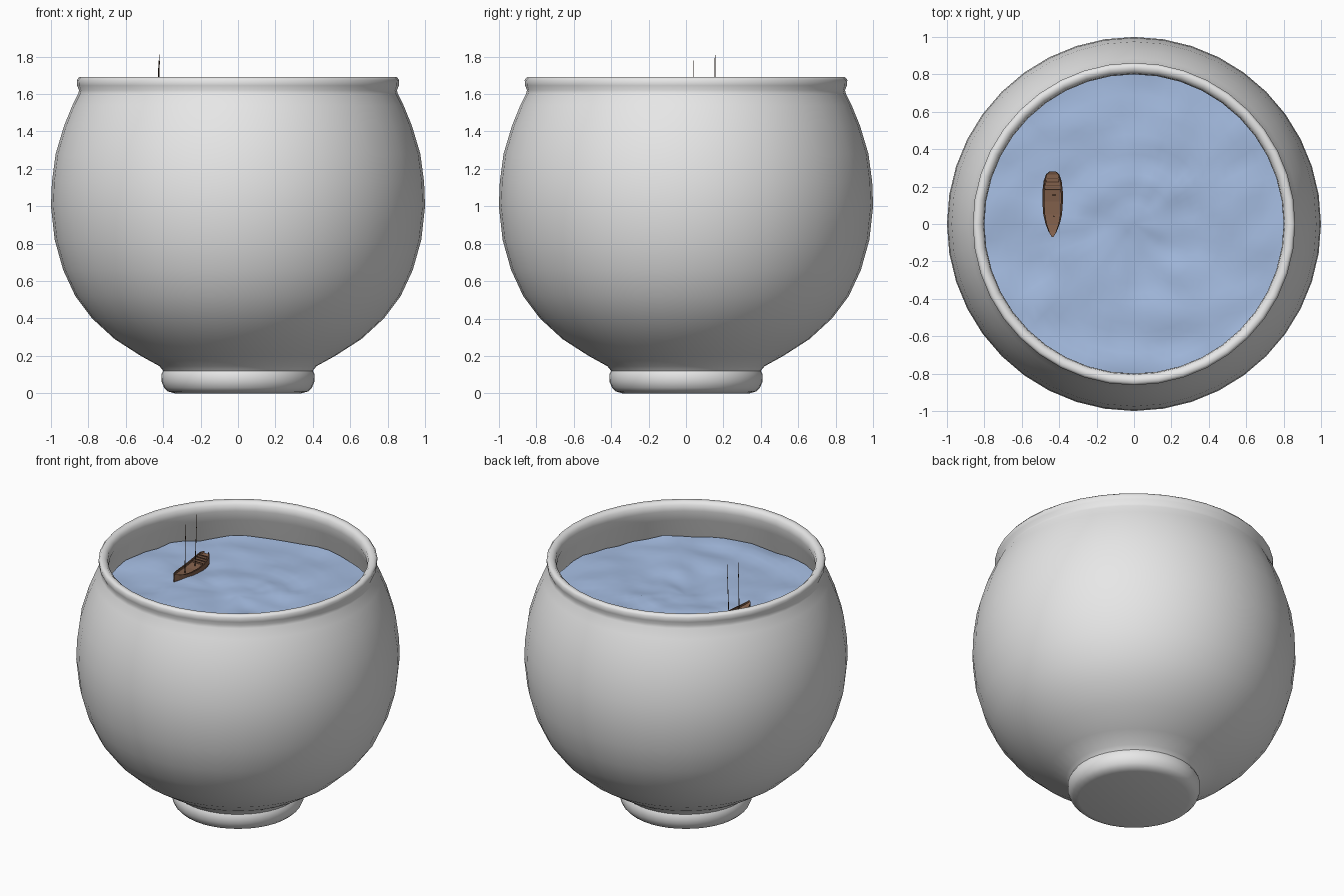
import bpy, bmesh, math
from mathutils import Vector, noise

cube = bpy.data.objects.get("Cube")
if cube:
    bpy.data.objects.remove(cube, do_unlink=True)


def material(name, rgb):
    m = bpy.data.materials.new(name)
    m.use_nodes = True
    m.diffuse_color = (*rgb, 1)
    m.node_tree.nodes["Principled BSDF"].inputs["Base Color"].default_value = (*rgb, 1)
    return m


glaze = material("white glaze", (0.8, 0.8, 0.8))
blue = material("water blue", (0.38, 0.51, 0.76))
brown = material("wood brown", (0.22, 0.115, 0.07))
dark = material("dark wood", (0.07, 0.035, 0.02))


def finish(name, bm, mats, angle=None):
    bmesh.ops.recalc_face_normals(bm, faces=bm.faces)
    mesh = bpy.data.meshes.new(name)
    bm.to_mesh(mesh)
    bm.free()
    ob = bpy.data.objects.new(name, mesh)
    bpy.context.collection.objects.link(ob)
    for m in mats:
        mesh.materials.append(m)
    if angle:
        bpy.ops.object.select_all(action='DESELECT')
        ob.select_set(True)
        bpy.context.view_layer.objects.active = ob
        bpy.ops.object.shade_smooth_by_angle(angle=math.radians(angle))
    return ob


def lathe(profile, sides):
    """Turn (radius, height) pairs about the z axis; radius 0 closes an end."""
    bm = bmesh.new()
    rings = []
    for r, z in profile:
        if r == 0:
            rings.append([bm.verts.new((0, 0, z))] * sides)
        else:
            rings.append([bm.verts.new((r * math.cos(i * math.tau / sides),
                                        r * math.sin(i * math.tau / sides), z))
                          for i in range(sides)])
    for a, b in zip(rings, rings[1:]):
        for i in range(sides):
            j = (i + 1) % sides
            bm.faces.new(list(dict.fromkeys((a[i], a[j], b[j], b[i]))))
    return bm


# Pot: foot, belly, rolled rim and inner wall in one turned profile
pot_profile = [
    (0, 0), (0.34, 0), (0.375, 0.01), (0.395, 0.03), (0.408, 0.06), (0.41, 0.1),
    (0.4, 0.12), (0.42, 0.145), (0.52, 0.2), (0.66, 0.29), (0.78, 0.4),
    (0.87, 0.52), (0.935, 0.66), (0.98, 0.82), (1, 1.0), (0.995, 1.13),
    (0.975, 1.28), (0.93, 1.43), (0.885, 1.54), (0.855, 1.6), (0.85, 1.62),
    (0.86, 1.645), (0.862, 1.675), (0.85, 1.69), (0.825, 1.688), (0.805, 1.67),
    (0.8, 1.63), (0.82, 1.56), (0.865, 1.43), (0.92, 1.25), (0.935, 1.0),
    (0.87, 0.66), (0.72, 0.42), (0.4, 0.22), (0, 0.18)]
finish("pot", lathe(pot_profile, 40), [glaze], 60)

# Water: a disc of rings raised into gentle waves
bm = lathe([(0, 1.43)] + [(0.85 * k / 16, 1.43) for k in range(1, 17)], 56)
for v in bm.verts:
    wave = noise.noise(Vector((v.co.x * 4, v.co.y * 6, 0.3)))
    v.co.z += 0.022 * wave + 0.008 * noise.noise(v.co * 11)
finish("water", bm, [blue], 80)

# Boat hull: lofted stations (y, half width, gunwale height), bow towards the front
BX = -0.435
stations = [(-0.07, 0.004, 1.485), (-0.04, 0.022, 1.472), (0.0, 0.038, 1.464),
            (0.05, 0.05, 1.46), (0.12, 0.055, 1.46), (0.18, 0.054, 1.468),
            (0.23, 0.048, 1.482), (0.265, 0.036, 1.497), (0.28, 0.018, 1.503)]
bm = bmesh.new()
rows = []
for y, w, top in stations:
    inner, deck = w * 0.8, top - 0.012
    section = [(0, 1.40), (w * 0.7, 1.415), (w, 1.44), (w, top),
               (inner, top), (inner, deck)]
    loop = section + [(-x, z) for x, z in reversed(section[1:])]
    rows.append([bm.verts.new((BX + x, y, z)) for x, z in loop])
n = len(rows[0])
for a, b in zip(rows, rows[1:]):
    for i in range(n):
        f = bm.faces.new((a[i], a[(i + 1) % n], b[(i + 1) % n], b[i]))
        f.material_index = 1 if i in (3, n - 4) else 0
bm.faces.new(rows[0])
bm.faces.new(rows[-1])
finish("boat_hull", bm, [brown, dark])


def box(name, centre, size, mat):
    bm = bmesh.new()
    bmesh.ops.create_cube(bm, size=1)
    for v in bm.verts:
        v.co = Vector(centre) + Vector(c * s for c, s in zip(v.co, size))
    return finish(name, bm, [mat])


# Stern steps across the deck
for k in range(4):
    y = 0.185 + 0.02 * k
    box(f"stern_step_{k + 1}", (BX, y + 0.01, 1.462 + 0.007 * k),
        (0.084 - 0.007 * k, 0.02, 0.014), brown)
    box(f"stern_step_edge_{k + 1}", (BX, y, 1.468 + 0.007 * k),
        (0.084 - 0.007 * k, 0.004, 0.004), dark)


# Masts: two slender poles leaning slightly
def mast(name, foot, tip):
    foot, tip = Vector(foot), Vector(tip)
    axis = tip - foot
    bm = bmesh.new()
    bmesh.ops.create_cone(bm, cap_ends=True, segments=6, radius1=0.003,
                          radius2=0.0015, depth=axis.length)
    ob = finish(name, bm, [dark])
    ob.rotation_mode = 'QUATERNION'
    ob.rotation_quaternion = axis.to_track_quat('Z', 'Y')
    ob.location = (foot + tip) / 2


mast("front_mast", (-0.43, 0.042, 1.44), (-0.424, 0.042, 1.78))
mast("rear_mast", (-0.433, 0.155, 1.44), (-0.418, 0.155, 1.81))
